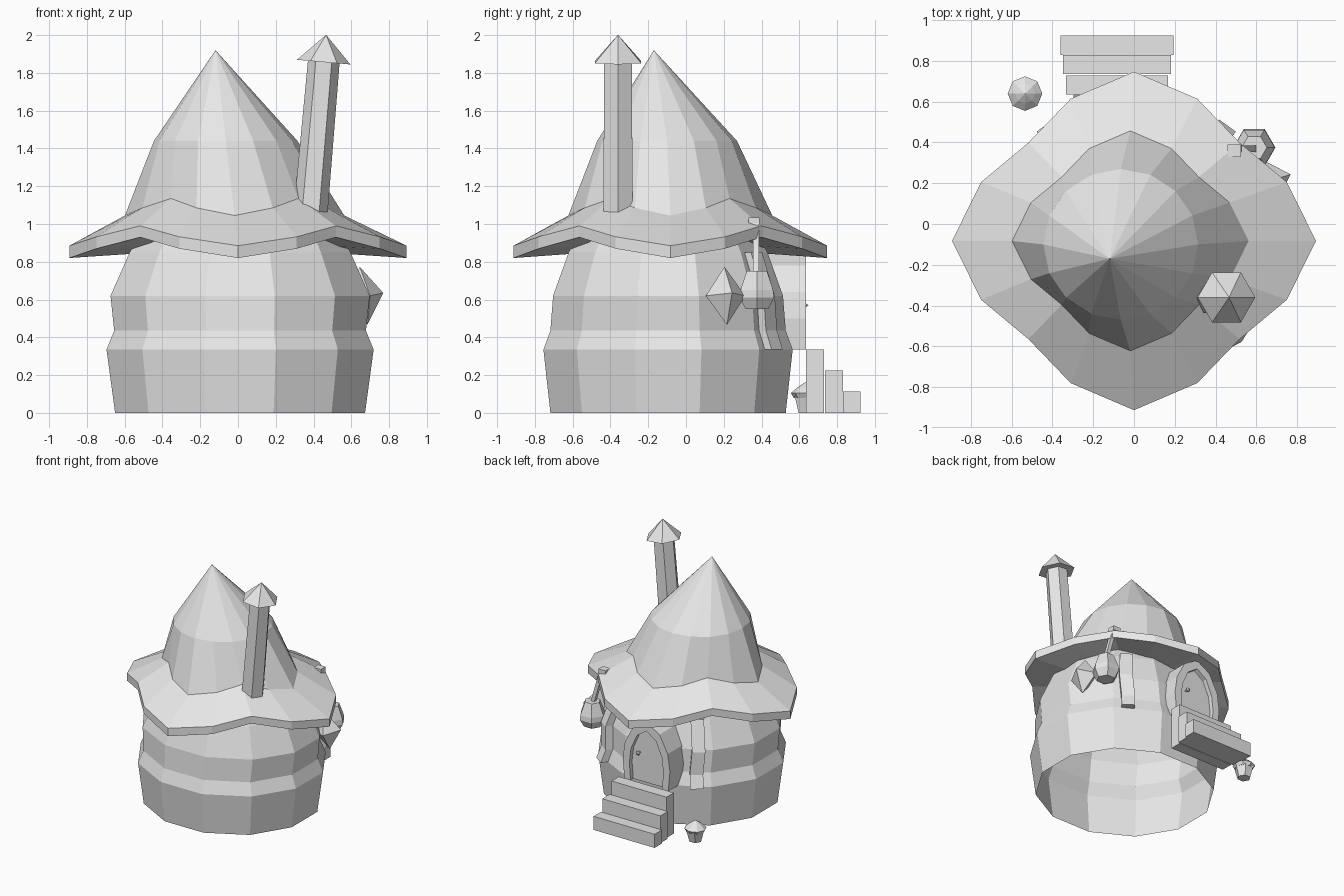
import bpy
import bmesh
from math import cos, sin, pi, radians
from mathutils import Vector, Matrix

if "Cube" in bpy.data.objects:
    bpy.data.objects.remove(bpy.data.objects["Cube"])

stone = bpy.data.materials.new("light_grey")
stone.use_nodes = True
stone.diffuse_color = (0.8, 0.8, 0.8, 1)
stone.node_tree.nodes["Principled BSDF"].inputs["Base Color"].default_value = (0.8, 0.8, 0.8, 1)


def finish(name, bm):
    bmesh.ops.recalc_face_normals(bm, faces=bm.faces)
    mesh = bpy.data.meshes.new(name)
    bm.to_mesh(mesh)
    bm.free()
    mesh.materials.append(stone)
    obj = bpy.data.objects.new(name, mesh)
    bpy.context.collection.objects.link(obj)
    return obj


def loft(name, rings, cap_start=True, cap_end=True):
    """Skin a list of closed rings; a ring of one point becomes a tip."""
    bm = bmesh.new()
    loops = [[bm.verts.new(p) for p in ring] for ring in rings]
    for a, b in zip(loops, loops[1:]):
        n = max(len(a), len(b))
        for i in range(n):
            j = (i + 1) % n
            if len(b) == 1:
                bm.faces.new((a[i], a[j], b[0]))
            elif len(a) == 1:
                bm.faces.new((a[0], b[j], b[i]))
            else:
                bm.faces.new((a[i], a[j], b[j], b[i]))
    if cap_start and len(loops[0]) > 2:
        bm.faces.new(loops[0])
    if cap_end and len(loops[-1]) > 2:
        bm.faces.new(loops[-1])
    return finish(name, bm)


def ring(center, rx, ry, sides, turn=0.0):
    cx, cy, cz = center
    return [(cx + rx * cos(2 * pi * i / sides + turn),
             cy + ry * sin(2 * pi * i / sides + turn), cz) for i in range(sides)]


def lathe(name, x, y, profile, sides=6, turn=0.0):
    rings = [ring((x, y, z), r, r, sides, turn) if r else [(x, y, z)] for r, z in profile]
    return loft(name, rings)


def box(name, x0, x1, y0, y1, z0, z1):
    outline = [(x0, y0), (x1, y0), (x1, y1), (x0, y1)]
    return loft(name, [[(x, y, z) for x, y in outline] for z in (z0, z1)])


# Round twelve-sided wall, open underneath
wall = [(0, 0.685, 0.645), (0.335, 0.732, 0.683), (0.435, 0.69, 0.645),
        (0.62, 0.71, 0.63), (0.85, 0.605, 0.545), (0.96, 0.54, 0.48)]
WX, WY = 0.011, -0.095
loft("wall", [ring((WX, WY, z), rx, ry, 12, radians(15)) for z, rx, ry in wall],
     cap_start=False)

# Floppy hat roof: wavy brim, crown and off-centre tip
brim_radius = [0.893, 0.812, 0.733, 0.812]
wave = [0, 0.45, 1, 0.45]


def brim_ring(scale, z, lift, dx=0.0):
    return [(dx + scale * brim_radius[i % 4] * cos(i * pi / 8),
             -0.083 + 0.93 * scale * brim_radius[i % 4] * sin(i * pi / 8),
             z + lift * wave[i % 4]) for i in range(16)]


loft("hat_roof", [
    brim_ring(0.58, 0.845, 0.09),
    brim_ring(1.0, 0.82, 0.11),
    brim_ring(1.0, 0.885, 0.105),
    brim_ring(0.65, 1.045, 0.09, -0.018),
    ring((-0.065, -0.1, 1.44), 0.38, 0.37, 16),
    [(-0.119, -0.17, 1.92)]])

# Leaning chimney with a pointed cap
flue = lathe("chimney", 0, 0, [(0.09, 0), (0.084, 0.8)])
cap = lathe("chimney_cap", 0, 0, [(0.142, 0.79), (0, 0.935)])
for part in (flue, cap):
    part.data.transform(Matrix.Translation((0.385, -0.36, 1.07)) @ Matrix.Rotation(radians(5), 4, "Y"))

# Back steps, each reaching the ground
DX = -0.083
for i, (half, y) in enumerate([(0.278, 0.83), (0.265, 0.735), (0.25, 0.635)]):
    box(f"step_{i + 1}", DX - half, DX + half, y, y + 0.095, 0, 0.112 * (i + 1))

# Arched door frame, door and knob
half_arch = [(0.2, 0.335), (0.215, 0.5), (0.195, 0.64), (0.12, 0.78)]
arch = half_arch + [(0, 0.85)] + [(-x, z) for x, z in reversed(half_arch)]


def inner(x, z):
    return x * 0.72, 0.335 + (z - 0.335) * 0.86


sections = []
for x, z in arch:
    ix, iz = inner(x, z)
    sections.append([(DX + ix, 0.635, iz), (DX + x, 0.635, z),
                     (DX + x, 0.38, z), (DX + ix, 0.38, iz)])
loft("door_frame", sections)
loft("door", [[(DX + inner(x, z)[0], y, inner(x, z)[1]) for x, z in arch]
              for y in (0.42, 0.6)])
knob = lathe("door_knob", 0, 0, [(0.008, 0), (0.008, 0.02), (0.018, 0.03), (0, 0.05)])
knob.data.transform(Matrix.Translation((0.0, 0.598, 0.57)) @ Matrix.Rotation(radians(-90), 4, "X"))

# Bent timber posts hugging the wall on both sides of the door
for side, label in ((1, "left"), (-1, "right")):
    angle = radians(90 - side * 36)
    out = Vector((cos(angle), sin(angle), 0))
    along = Vector((-sin(angle), cos(angle), 0))
    rings = []
    for z, rx, ry in wall[1:5]:
        base = Vector((WX + rx * 0.98 * out.x, WY + ry * 0.98 * out.y, z))
        rings.append([base + out * o + along * t for o, t in
                      ((-0.08, -0.05), (0.045, -0.05), (0.045, 0.05), (-0.08, 0.05))])
    loft(f"{label}_post", rings)

# Lantern hanging from a small bracket
box("lantern_bracket", 0.46, 0.525, 0.33, 0.39, 1.0, 1.035)
loft("lantern_rod", [ring((0.505, 0.37, 1.02), 0.022, 0.022, 4, pi / 4),
                     ring((0.585, 0.37, 0.74), 0.022, 0.022, 4, pi / 4)])
lathe("lantern", 0.59, 0.375, [(0.07, 0.55), (0.104, 0.61), (0.1, 0.65), (0.062, 0.75)])

# Faceted diamond window on the left wall
gem = lathe("diamond_window", 0, 0, [(0, -0.155), (0.11, 0), (0, 0.155)], 4)
gem.data.transform(Matrix.Translation((0.665, 0.21, 0.62)) @ Matrix.Rotation(radians(18), 4, "Z")
                   @ Matrix.Rotation(radians(-8), 4, "Y"))

# Potted plant beside the steps
lathe("plant_pot", -0.535, 0.64, [(0.05, 0), (0.075, 0.09)])
lathe("plant", -0.535, 0.64, [(0.07, 0.08), (0.085, 0.105), (0.05, 0.135), (0, 0.168)], 8)
